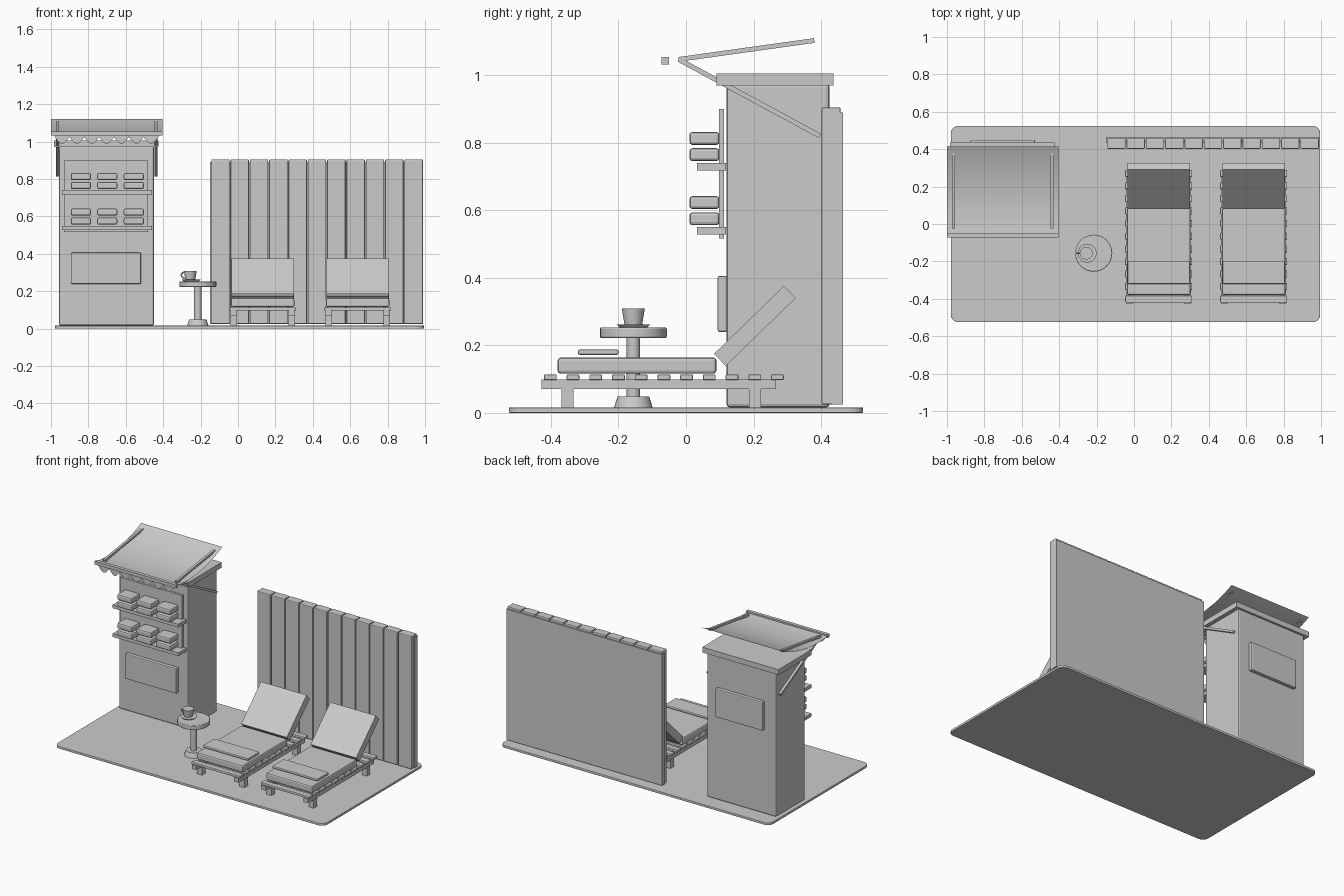
import bpy, bmesh, math
from mathutils import Matrix, Vector

default = bpy.data.objects.get("Cube")
if default:
    bpy.data.objects.remove(default, do_unlink=True)

grey = bpy.data.materials.new("plain grey")
grey.use_nodes = True
tone = (0.6, 0.6, 0.6, 1)
grey.diffuse_color = tone
grey.node_tree.nodes["Principled BSDF"].inputs["Base Color"].default_value = tone


def finish(name, bm, bevel=0, smooth=False):
    """Turn a bmesh into a named, coloured object."""
    mesh = bpy.data.meshes.new(name)
    bm.to_mesh(mesh)
    bm.free()
    mesh.materials.append(grey)
    obj = bpy.data.objects.new(name, mesh)
    bpy.context.collection.objects.link(obj)
    if bevel:
        mod = obj.modifiers.new("soft edges", 'BEVEL')
        mod.width = bevel
        mod.segments = 2
    if smooth:
        bpy.ops.object.select_all(action='DESELECT')
        obj.select_set(True)
        bpy.context.view_layer.objects.active = obj
        bpy.ops.object.shade_smooth_by_angle(angle=math.radians(35))
    return obj


def box(name, x, y, z, bevel=0):
    """Box from (low, high) ranges on each axis."""
    bm = bmesh.new()
    bmesh.ops.create_cube(bm, size=1)
    for v in bm.verts:
        v.co = Vector([(a + b) / 2 + c * (b - a) for (a, b), c in zip((x, y, z), v.co)])
    return finish(name, bm, bevel)


def beam(name, start, end, width, thick):
    """Bar running between two (y, z) points, centred on x = start[0]."""
    a, b = Vector(start), Vector(end)
    d = b - a
    bm = bmesh.new()
    bmesh.ops.create_cube(bm, size=1)
    turn = Matrix.Rotation(math.atan2(d.z, d.y), 4, 'X')
    size = Matrix.Diagonal((width, d.length, thick, 1))
    bmesh.ops.transform(bm, matrix=Matrix.Translation((a + b) / 2) @ turn @ size, verts=bm.verts)
    return finish(name, bm)


def cone(name, x, y, z, r_low, r_high, bevel=0):
    bm = bmesh.new()
    bmesh.ops.create_cone(bm, cap_ends=True, segments=32, radius1=r_low, radius2=r_high,
                          depth=z[1] - z[0],
                          matrix=Matrix.Translation((x, y, (z[0] + z[1]) / 2)))
    return finish(name, bm, bevel, True)


# Deck with rounded corners
bm = bmesh.new()
outline = []
for sx, sy, start in ((1, 1, 0), (-1, 1, 90), (-1, -1, 180), (1, -1, 270)):
    for i in range(7):
        a = math.radians(start + i * 15)
        outline.append(bm.verts.new((0.008 + sx * 0.947 + 0.04 * math.cos(a),
                                     sy * 0.485 + 0.04 * math.sin(a), 0)))
top = bmesh.ops.extrude_face_region(bm, geom=[bm.faces.new(outline)])
bmesh.ops.translate(bm, vec=(0, 0, 0.016), verts=[v for v in top["geom"] if isinstance(v, bmesh.types.BMVert)])
bmesh.ops.recalc_face_normals(bm, faces=bm.faces)
finish("deck", bm, 0.003)

# Kiosk body, cap and panels
box("kiosk_body", (-0.957, -0.449), (0.12, 0.425), (0.016, 0.975), 0.01)
box("kiosk_cap", (-0.983, -0.425), (0.09, 0.437), (0.97, 1.005))
box("kiosk_front_panel", (-0.893, -0.519), (0.094, 0.121), (0.24, 0.406), 0.005)
box("kiosk_back_panel", (-0.875, -0.53), (0.424, 0.45), (0.575, 0.765), 0.005)
box("shelf_backboard", (-0.93, -0.48), (0.098, 0.113), (0.517, 0.9))

# Shelves with folded towels
for z in (0.528, 0.718):
    box("shelf", (-0.941, -0.46), (0.033, 0.118), (z, z + 0.022))
    for x in (-0.84, -0.699, -0.557):
        for lift in (0.028, 0.076):
            box("folded_towel", (x - 0.054, x + 0.054), (0.01, 0.099),
                (z + lift, z + lift + 0.038), 0.009)

# Awning cloth sagging between its front and back edges
bm = bmesh.new()
rows = []
for i in range(17):
    t = i / 16
    y, z = -0.06 + 0.475 * t, 1.045 + 0.075 * t - 0.14 * t * (1 - t)
    rows.append([bm.verts.new((x, y, z)) for x in (-1, -0.405)])
for (a, b), (c, d) in zip(rows, rows[1:]):
    bm.faces.new((a, b, d, c))
finish("awning_cloth", bm, smooth=True)
box("awning_front_rod", (-1, -0.405), (-0.072, -0.05), (1.032, 1.054))

# Scalloped valance
bm = bmesh.new()
columns = []
for i in range(57):
    x = -0.98 + 0.555 * i / 56
    drop = 0.01 + 0.036 * abs(math.sin(math.pi * i / 8))
    columns.append([bm.verts.new((x, -0.061, z)) for z in (1.035, 1.035 - drop)])
for (a, b), (c, d) in zip(columns, columns[1:]):
    bm.faces.new((a, b, d, c))
finish("awning_valance", bm)

# Awning arms and struts on both sides
for x in (-0.966, -0.438):
    beam("awning_arm", (x, -0.022, 1.047), (x, 0.38, 1.103), 0.016, 0.014)
    beam("awning_strut", (x, -0.022, 1.047), (x, 0.397, 0.82), 0.016, 0.014)

# Fence
box("fence_backing", (-0.15, 0.99), (0.432, 0.465), (0.025, 0.89))
for i in range(11):
    x = -0.143 + i * 0.1033
    box("fence_board", (x, x + 0.098), (0.402, 0.458), (0.025, 0.905), 0.005)

# Side table with cup and saucer
tx, ty = -0.215, -0.156
cone("table_foot", tx, ty, (0.016, 0.048), 0.057, 0.047)
cone("table_post", tx, ty, (0.04, 0.23), 0.02, 0.02)
cone("table_top", tx, ty, (0.222, 0.253), 0.099, 0.099, 0.004)
cx = -0.255
cone("saucer", cx + 0.005, ty, (0.252, 0.262), 0.04, 0.05)
cone("cup", cx, ty, (0.26, 0.309), 0.026, 0.034)
curve = bpy.data.curves.new("cup_handle", 'CURVE')
curve.dimensions = '3D'
curve.bevel_depth = 0.004
path = curve.splines.new('POLY')
path.points.add(8)
for i, p in enumerate(path.points):
    a = math.pi * (0.5 + i / 8)
    p.co = (cx - 0.03 + 0.018 * math.cos(a), ty, 0.286 + 0.016 * math.sin(a), 1)
curve.materials.append(grey)
bpy.context.collection.objects.link(bpy.data.objects.new("cup_handle", curve))

# Two sun loungers
for x in (0.132, 0.64):
    for side in (-1, 1):
        s = x + side * 0.155
        box("lounger_rail", (s - 0.016, s + 0.016), (-0.428, 0.266), (0.071, 0.099))
        for y in (-0.351, 0.204):
            box("lounger_leg", (s - 0.018, s + 0.018), (y - 0.018, y + 0.018), (0.016, 0.075))
    for i in range(11):
        y = -0.402 + i * 0.0673
        box("lounger_slat", (x - 0.179, x + 0.179), (y - 0.019, y + 0.019), (0.097, 0.114), 0.004)
    box("seat_cushion", (x - 0.169, x + 0.169), (-0.38, 0.09), (0.116, 0.164), 0.009)
    box("rolled_towel", (x - 0.166, x + 0.166), (-0.32, -0.2), (0.172, 0.188), 0.005)
    beam("backrest_cushion", (x, 0.1005, 0.157), (x, 0.3075, 0.358), 0.334, 0.05)
